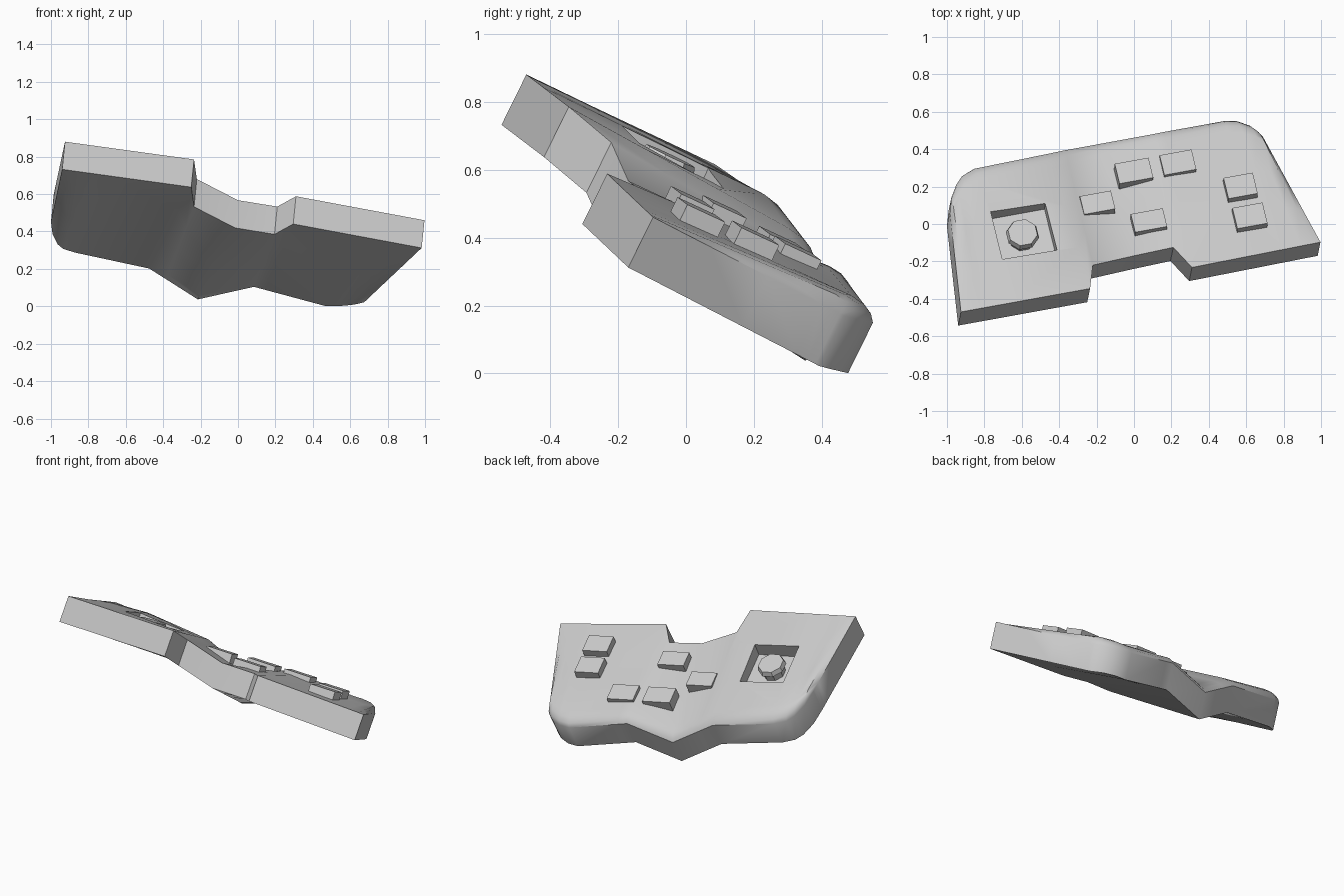
import bpy, bmesh, math
from mathutils import Vector, Matrix

if "Cube" in bpy.data.objects:
    bpy.data.objects.remove(bpy.data.objects["Cube"])

grey = bpy.data.materials.new("plain_grey")
grey.diffuse_color = (0.6, 0.6, 0.6, 1)
grey.use_nodes = True
grey.node_tree.nodes["Principled BSDF"].inputs["Base Color"].default_value = grey.diffuse_color

# Tilted frame of the panel: along, up the slope, out of the face
U = Vector((0.975, 0.177, -0.134)).normalized()
N = Vector((0.046, 0.43, 0.9)).normalized()
V = N.cross(U)
FRAME = Matrix((U, V, N)).transposed().to_4x4()
THICK = Vector((-0.015, -0.073, -0.148))


def at_level(x, y, level):
    """Point above (x, y) lying on the tilted plane of the given level."""
    return Vector((x, y, (level - 0.046 * x - 0.43 * y) / 0.9))


def finish(bm, name):
    bmesh.ops.recalc_face_normals(bm, faces=bm.faces)
    mesh = bpy.data.meshes.new(name)
    bm.to_mesh(mesh)
    bm.free()
    mesh.materials.append(grey)
    obj = bpy.data.objects.new(name, mesh)
    bpy.context.collection.objects.link(obj)
    return obj


def block(name, top, w, d, h):
    """Box whose top face centre is at the given point."""
    bm = bmesh.new()
    bmesh.ops.create_cube(bm, size=1)
    bm.transform(Matrix.Translation(top - N * h / 2) @ FRAME @ Matrix.Diagonal((w, d, h, 1)))
    return finish(bm, name)


def prism(name, top, r1, r2, h):
    """Eight-sided column whose top face centre is at the given point."""
    bm = bmesh.new()
    bmesh.ops.create_cone(bm, cap_ends=True, segments=8, radius1=r1, radius2=r2, depth=h)
    bm.transform(Matrix.Translation(top - N * h / 2) @ FRAME @ Matrix.Rotation(math.pi / 8, 4, 'Z'))
    return finish(bm, name)


# Body: columns running from the front edge to the back rim
LA, LB = Vector((-0.925, -0.47, 0.88)), Vector((-0.235, -0.345, 0.785))
RA, RB = Vector((0.31, -0.232, 0.588)), Vector((0.997, -0.097, 0.46))
columns = [  # front point, back rim point, swell of the top face
    (LA, (-0.985, 0.06, 0.60), 0),
    (LA.lerp(LB, 0.05), (-0.977, 0.14, 0.535), 0.045),
    (LA.lerp(LB, 0.15), (-0.95, 0.21, 0.48), 0.05),
    (LA.lerp(LB, 0.25), (-0.92, 0.255, 0.455), 0.05),
    (LA.lerp(LB, 0.40), (-0.855, 0.295, 0.435), 0.05),
    (LB, (-0.46, 0.375, 0.35), 0.03),
    ((-0.22, -0.22, 0.68), (-0.37, 0.394, 0.293), 0.025),
    ((0.0, -0.17, 0.567), (-0.20, 0.425, 0.185), 0.035),
    ((0.21, -0.125, 0.533), (0.10, 0.48, 0.252), 0.035),
    (RA, (0.16, 0.492, 0.236), 0.035),
    (RA.lerp(RB, 0.55), (0.48, 0.55, 0.15), 0.045),
    (RA.lerp(RB, 0.70), (0.55, 0.55, 0.149), 0.045),
    (RA.lerp(RB, 0.85), (0.62, 0.525, 0.155), 0.045),
    (RA.lerp(RB, 0.95), (0.66, 0.495, 0.162), 0.04),
    (RB, (0.69, 0.465, 0.17), 0),
]
rows = [(0, 0), (0.3, 0.33), (0.6, 0.66), (0.88, 0.97), (0.94, 0.82), (0.98, 0.45), (1, 0)]

bm = bmesh.new()
top, bottom = [], []
for front, back, swell in columns:
    front, back = Vector(front), Vector(back)
    top.append([bm.verts.new(front.lerp(back, s) + N * swell * k) for s, k in rows])
    bottom.append([bm.verts.new(front.lerp(back, s) + THICK) for s, k in rows])
nc, nr = len(columns), len(rows)
for i in range(nc - 1):
    for j in range(nr - 1):
        for g in (top, bottom):
            bm.faces.new((g[i][j], g[i + 1][j], g[i + 1][j + 1], g[i][j + 1]))
    for j in (0, nr - 1):  # front and back walls
        bm.faces.new((top[i][j], top[i + 1][j], bottom[i + 1][j], bottom[i][j]))
for i in (0, nc - 1):  # end walls
    for j in range(nr - 1):
        bm.faces.new((top[i][j], top[i][j + 1], bottom[i][j + 1], bottom[i][j]))
body = finish(bm, "panel_body")

# Square recess for the knob
cutter = block("recess_cutter", at_level(-0.588, -0.028, 0.555) + N * 0.1, 0.30, 0.29, 0.21)
cutter.hide_render = True
mod = body.modifiers.new("recess", 'BOOLEAN')
mod.operation = 'DIFFERENCE'
mod.solver = 'EXACT'
mod.object = cutter
bpy.context.view_layer.objects.active = body
body.select_set(True)
bpy.ops.object.modifier_apply(modifier="recess")
bpy.data.objects.remove(cutter)
bpy.ops.object.select_all(action='DESELECT')
body.select_set(True)
bpy.ops.object.shade_smooth_by_angle(angle=math.radians(38))

# Eight-sided knob: stem and cap
cap_top = at_level(-0.595, -0.045, 0.53)
prism("knob_cap", cap_top, 0.09, 0.08, 0.03)
prism("knob_stem", cap_top - N * 0.025, 0.07, 0.07, 0.075)

# Push buttons: position, width, depth, level of the top
buttons = [(-0.195, 0.115, 0.17, 0.11, 0.482), (0.0, 0.285, 0.185, 0.12, 0.48),
           (0.235, 0.33, 0.175, 0.12, 0.485), (0.08, 0.02, 0.175, 0.11, 0.478),
           (0.57, 0.205, 0.16, 0.125, 0.487), (0.62, 0.045, 0.165, 0.125, 0.482)]
for n, (x, y, w, d, level) in enumerate(buttons, 1):
    block(f"button_{n}", at_level(x, y, level), w, d, 0.10)
